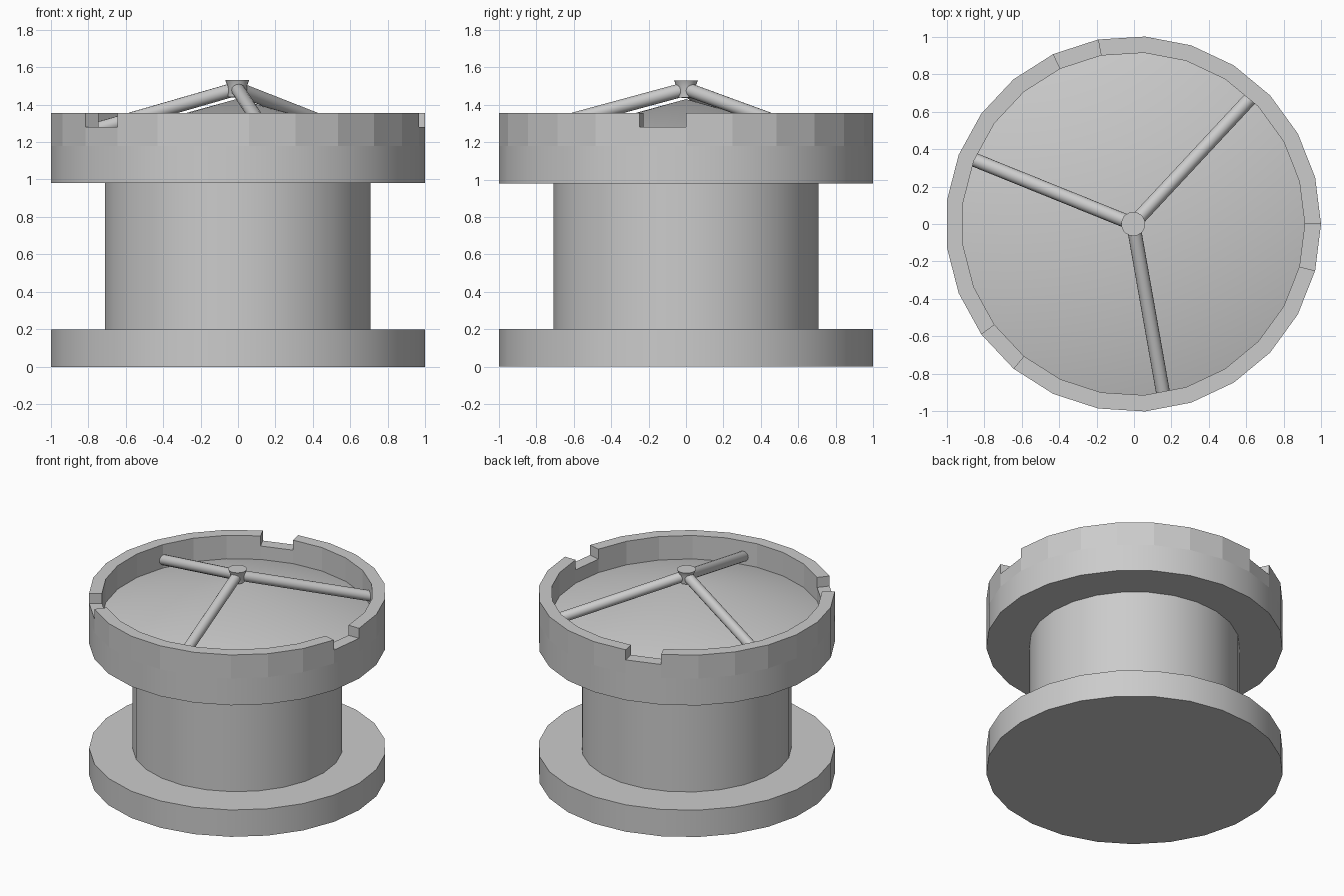
import bpy, bmesh, math
from mathutils import Vector

if "Cube" in bpy.data.objects:
    bpy.data.objects.remove(bpy.data.objects["Cube"], do_unlink=True)

SIDES = 25
OUTER, INNER = 1.002, 0.915
FLOOR, NOTCH, TOP = 1.18, 1.28, 1.355
NOTCHED = (7, 15, 24)
CENTRE = Vector((-0.004, 0, 0))

grey = bpy.data.materials.new("light_grey")
grey.use_nodes = True
colour = (0.6, 0.6, 0.6, 1)
grey.diffuse_color = colour
grey.node_tree.nodes["Principled BSDF"].inputs["Base Color"].default_value = colour


def polar(r, k, z, sides=SIDES):
    a = math.tau * k / sides
    return Vector((r * math.cos(a), r * math.sin(a), z))


def finish(name, bm, smooth=True):
    bmesh.ops.remove_doubles(bm, verts=bm.verts, dist=0.0005)
    mesh = bpy.data.meshes.new(name)
    bm.to_mesh(mesh)
    bm.free()
    mesh.materials.append(grey)
    obj = bpy.data.objects.new(name, mesh)
    obj.location = CENTRE
    bpy.context.collection.objects.link(obj)
    if smooth:
        bpy.ops.object.select_all(action="DESELECT")
        obj.select_set(True)
        bpy.context.view_layer.objects.active = obj
        bpy.ops.object.shade_smooth_by_angle(angle=math.radians(30))
    return obj


def face(bm, points):
    bm.faces.new([bm.verts.new(p) for p in points])


def lathe(name, profile, sides=SIDES):
    """Revolve a bottom-to-top (radius, height) profile around z."""
    bm = bmesh.new()
    for (r0, z0), (r1, z1) in zip(profile, profile[1:]):
        for k in range(sides):
            pts = [polar(r0, k, z0, sides), polar(r0, k + 1, z0, sides),
                   polar(r1, k + 1, z1, sides), polar(r1, k, z1, sides)]
            if r0 == 0:
                pts.pop(1)
            elif r1 == 0:
                pts.pop(2)
            face(bm, pts)
    return finish(name, bm)


# Spool-shaped body: base disc, post and lower part of the head
lathe("base", [(0, 0), (OUTER, 0), (OUTER, 0.2), (0.71, 0.2)])
lathe("post", [(0.71, 0.2), (0.71, 0.98)])
lathe("head", [(0.71, 0.98), (OUTER, 0.98), (OUTER, FLOOR)])

# Faceted rim wall with three one-segment notches
rim = bmesh.new()
heights = [NOTCH if k in NOTCHED else TOP for k in range(SIDES)]
for k, h in enumerate(heights):
    n = k + 1
    face(rim, [polar(OUTER, k, FLOOR), polar(OUTER, n, FLOOR), polar(OUTER, n, h), polar(OUTER, k, h)])
    face(rim, [polar(INNER, n, FLOOR), polar(INNER, k, FLOOR), polar(INNER, k, h), polar(INNER, n, h)])
    face(rim, [polar(OUTER, k, h), polar(OUTER, n, h), polar(INNER, n, h), polar(INNER, k, h)])
    after = heights[n % SIDES]
    if after != h:  # side wall of a notch
        low, high = min(h, after), max(h, after)
        wall = [polar(OUTER, n, low), polar(INNER, n, low), polar(INNER, n, high), polar(OUTER, n, high)]
        face(rim, wall if h > after else wall[::-1])
bmesh.ops.remove_doubles(rim, verts=rim.verts, dist=0.0005)
bmesh.ops.recalc_face_normals(rim, faces=rim.faces)
finish("notched_rim", rim, smooth=False)

# Shallow cone inside the rim and the hub on its tip
lathe("cone_floor", [(INNER, FLOOR), (0, 1.43)])
lathe("hub", [(0, 1.435), (0.05, 1.44), (0.052, 1.5), (0.064, 1.53), (0, 1.53)], sides=20)

# Three rods sloping from the hub to the rim
for i, degrees in enumerate((47, 158, 280)):
    a = math.radians(degrees)
    start = Vector((0, 0, 1.485))
    end = Vector((0.915 * math.cos(a), 0.915 * math.sin(a), 1.24))
    axis = end - start
    bm = bmesh.new()
    bmesh.ops.create_cone(bm, cap_ends=True, segments=16, radius1=0.037, radius2=0.037, depth=axis.length)
    bmesh.ops.transform(bm, verts=bm.verts, matrix=axis.to_track_quat("Z", "Y").to_matrix().to_4x4())
    bmesh.ops.translate(bm, verts=bm.verts, vec=(start + end) / 2)
    finish(f"rod_{i + 1}", bm)
